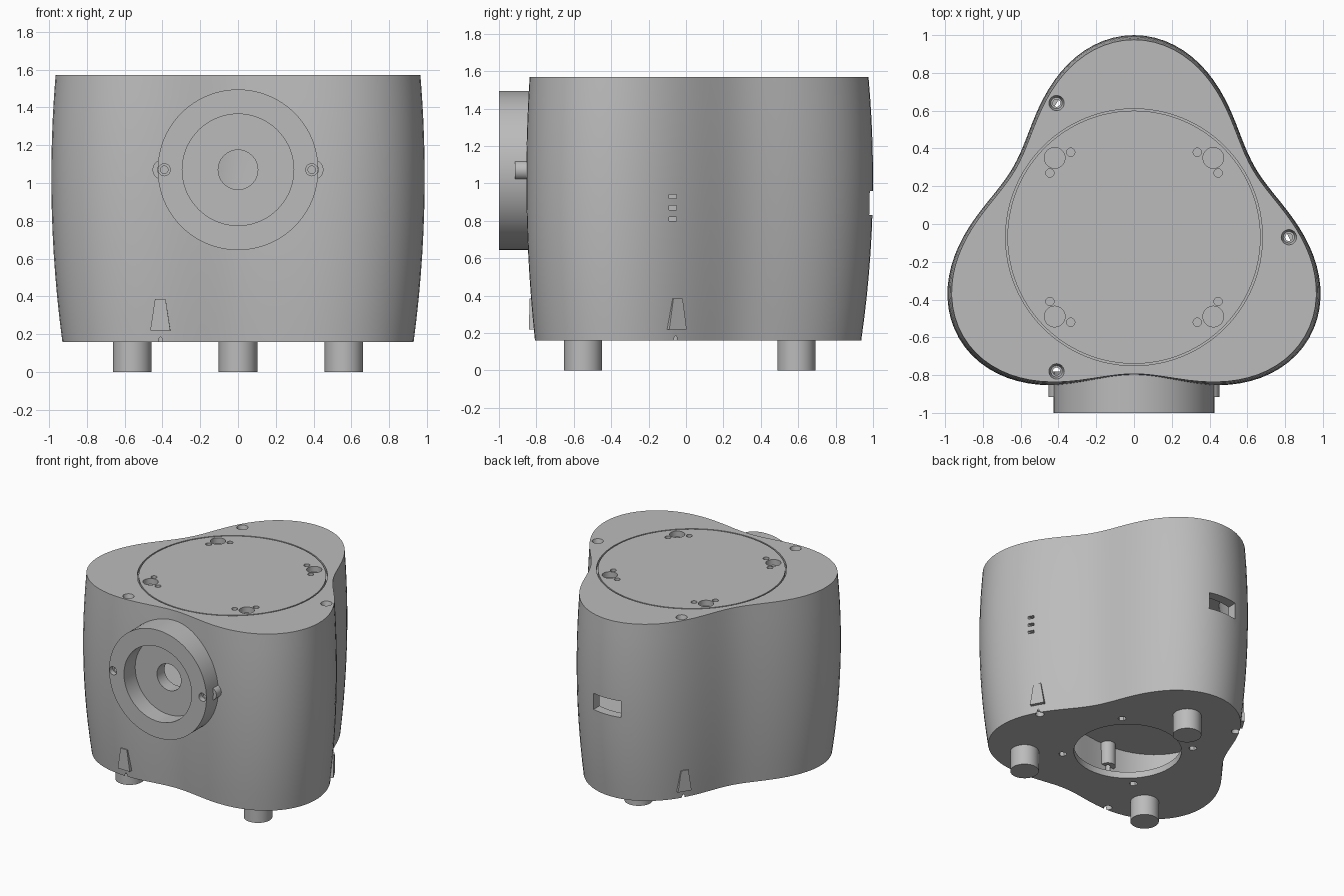
import bpy, bmesh, math
from mathutils import Matrix, Vector

cube = bpy.data.objects.get("Cube")
if cube:
    bpy.data.objects.remove(cube)

CY = -0.07          # centre axis of the three-lobed body
Z0, Z1 = 0.16, 1.57  # body bottom and top
THIRDS = [math.radians(a) for a in (0, 120, 240)]

grey = bpy.data.materials.new("plain_grey")
grey.use_nodes = True
grey.diffuse_color = (0.5, 0.5, 0.5, 1)
grey.node_tree.nodes["Principled BSDF"].inputs["Base Color"].default_value = (0.5, 0.5, 0.5, 1)


def finish(name, bm):
    bmesh.ops.recalc_face_normals(bm, faces=bm.faces)
    mesh = bpy.data.meshes.new(name)
    bm.to_mesh(mesh)
    bm.free()
    mesh.materials.append(grey)
    obj = bpy.data.objects.new(name, mesh)
    bpy.context.collection.objects.link(obj)
    return obj


def cylinder(name, r, x, y, z0, z1, r_top=None, seg=32):
    bm = bmesh.new()
    bmesh.ops.create_cone(bm, cap_ends=True, segments=seg, radius1=r,
                          radius2=r if r_top is None else r_top, depth=z1 - z0,
                          matrix=Matrix.Translation((x, y, (z0 + z1) / 2)))
    return finish(name, bm)


def cylinder_y(name, r, x, z, y0, y1, seg=32):
    bm = bmesh.new()
    place = Matrix.Translation((x, (y0 + y1) / 2, z)) @ Matrix.Rotation(math.pi / 2, 4, 'X')
    bmesh.ops.create_cone(bm, cap_ends=True, segments=seg, radius1=r, radius2=r,
                          depth=y1 - y0, matrix=place)
    return finish(name, bm)


def box(name, centre, size):
    bm = bmesh.new()
    bmesh.ops.create_cube(bm, size=1, matrix=Matrix.Translation(centre) @ Matrix.Diagonal((*size, 1)))
    return finish(name, bm)


def loft(name, z0, z1, shrink=1.0, seg=120, layers=12):
    # Three-lobed outline with a gently bulging side
    bm = bmesh.new()
    rings = []
    for i in range(layers + 1):
        z = z0 + (z1 - z0) * i / layers
        s = shrink * (1 - 0.078 * (z - 1.03) ** 2)
        ring = []
        for k in range(seg):
            a = 2 * math.pi * k / seg
            r = s * (0.905 + 0.165 * math.cos(3 * (a - math.pi / 2)))
            ring.append(bm.verts.new((r * math.cos(a), CY + r * math.sin(a), z)))
        rings.append(ring)
    for lo, hi in zip(rings, rings[1:]):
        for k in range(seg):
            n = (k + 1) % seg
            bm.faces.new((lo[k], lo[n], hi[n], hi[k]))
    bm.faces.new(rings[0][::-1])
    bm.faces.new(rings[-1])
    return finish(name, bm)


def combine(target, tool, op='DIFFERENCE'):
    tool.hide_render = True
    mod = target.modifiers.new("combine", 'BOOLEAN')
    mod.operation = op
    mod.solver = 'EXACT'
    mod.object = tool
    bpy.context.view_layer.objects.active = target
    bpy.ops.object.modifier_apply(modifier=mod.name)
    bpy.data.objects.remove(tool)


def polar(a, r):
    return r * math.cos(a), CY + r * math.sin(a)


# Hollow body with a dividing deck
body = loft("body", Z0, Z1)
combine(body, loft("lower_cavity", 0.21, 0.68, 0.93))
combine(body, loft("upper_cavity", 0.76, 1.51, 0.93))

# Screw posts under the deck, screw holes through top and bottom
for a in THIRDS:
    x, y = polar(a, 0.82)
    combine(body, cylinder("post", 0.055, x, y, 0.5, 0.72), 'UNION')
    combine(body, cylinder("through_hole", 0.02, x, y, 0, 2, seg=20))
    combine(body, cylinder("top_recess", 0.03, x, y, Z1 - 0.04, Z1 + 0.005, 0.042, 24))
    combine(body, cylinder("bottom_recess", 0.03, x, y, Z0 - 0.05, 0.2, seg=24))

# Round seam of the lid
seam = cylinder("seam", 0.68, 0, CY, Z1 - 0.025, Z1 + 0.05, seg=96)
combine(seam, cylinder("seam_core", 0.67, 0, CY, Z1 - 0.1, Z1 + 0.1, seg=96))
combine(body, seam)

# Lid mounting holes and underside holes in four quadrants
for sx in (-1, 1):
    for sy in (-1, 1):
        for hx, hy, r in ((0.42, 0.42, 0.055), (0.335, 0.45, 0.022), (0.445, 0.34, 0.022)):
            combine(body, cylinder("lid_hole", r, sx * hx, CY + sy * hy, Z1 - 0.045, Z1 + 0.05, seg=24))
        combine(body, cylinder("base_hole", 0.03, sx * 0.33, CY + sy * 0.33, 0.1, 0.3, seg=6))

# Base opening, rear port, indicator slots and front opening
combine(body, cylinder("base_opening", 0.385, 0, CY, 0.1, 0.4, seg=64))
combine(body, box("rear_port", (0, 0.98, 0.895), (0.24, 0.3, 0.13)))
for z in (0.81, 0.87, 0.93):
    combine(body, box("indicator_slot", (0.9, CY, z), (0.3, 0.04, 0.022)))
combine(body, cylinder_y("front_opening", 0.105, 0, 1.07, -1.1, -0.6))

# Front ring with side ears, stepped bore and screw holes
ring = cylinder_y("front_ring", 0.425, 0, 1.07, -1.0, -0.78, 96)
for s in (-1, 1):
    combine(ring, cylinder_y("ear", 0.052, s * 0.4, 1.07, -0.915, -0.82), 'UNION')
combine(ring, cylinder_y("bore", 0.295, 0, 1.07, -1.1, -0.86, 72))
combine(ring, cylinder_y("centre_hole", 0.105, 0, 1.07, -1.1, -0.6))
for s in (-1, 1):
    combine(ring, cylinder_y("screw_recess", 0.032, s * 0.39, 1.07, -1.1, -0.96, 24))
    combine(ring, cylinder_y("screw_hole", 0.02, s * 0.39, 1.07, -1.1, -0.88, 20))

# Tapered tabs low on the side, facing along the wall normal
for i, a in enumerate(THIRDS):
    facing = a + math.atan2(0.495, 0.905)
    out = Vector((math.cos(facing), math.sin(facing), 0))
    side = Vector((-out.y, out.x, 0))
    base = Vector((*polar(a, 0.82), 0))
    bm = bmesh.new()
    loops = []
    for d in (0.0, 0.057):
        loops.append([bm.verts.new(base + out * d + side * w + Vector((0, 0, z)))
                      for w, z in ((-0.053, 0.22), (0.053, 0.22), (0.028, 0.385), (-0.028, 0.385))])
    for k in range(4):
        n = (k + 1) % 4
        bm.faces.new((loops[0][k], loops[0][n], loops[1][n], loops[1][k]))
    for loop in loops:
        bm.faces.new(loop)
    finish(f"tab_{i + 1}", bm)

# Three feet
for name, x, y in (("back_foot", 0, 0.59), ("left_foot", 0.56, -0.55), ("right_foot", -0.56, -0.55)):
    cylinder(name, 0.102, x, y, 0, Z0 + 0.01, seg=48)

# Smooth curved faces, keep edges crisp
for obj in bpy.context.scene.objects:
    if obj.type == 'MESH' and grey.name in obj.data.materials:
        bpy.ops.object.select_all(action='DESELECT')
        obj.select_set(True)
        bpy.context.view_layer.objects.active = obj
        bpy.ops.object.shade_smooth_by_angle(angle=math.radians(30))
